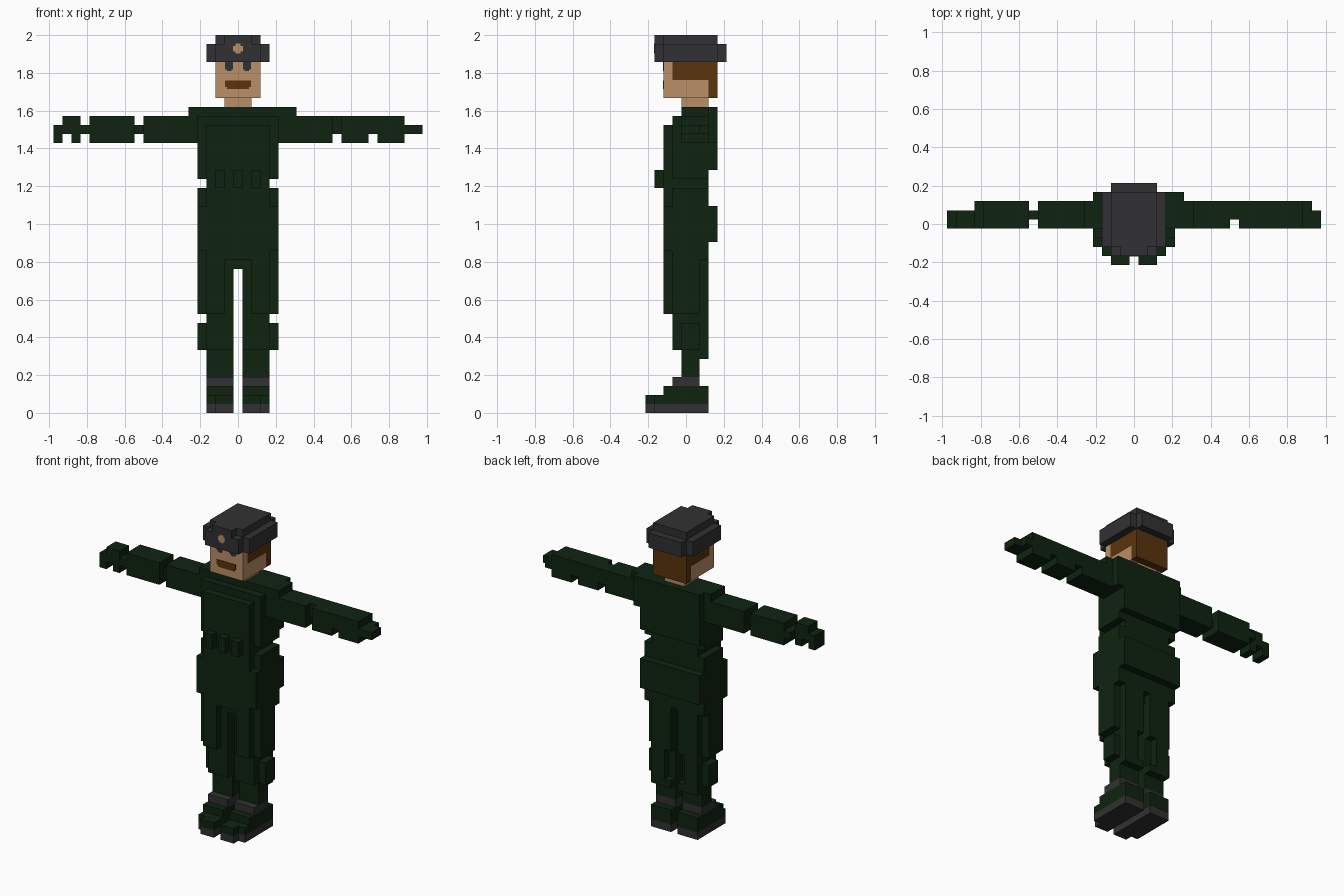
import bpy
import bmesh

cube = bpy.data.objects.get("Cube")
if cube:
    bpy.data.objects.remove(cube, do_unlink=True)

U = 2 / 42  # edge length of one block


def material(name, rgb):
    m = bpy.data.materials.new(name)
    m.use_nodes = True
    m.diffuse_color = (*rgb, 1)
    bsdf = m.node_tree.nodes["Principled BSDF"]
    bsdf.inputs["Base Color"].default_value = (*rgb, 1)
    bsdf.inputs["Roughness"].default_value = 0.9
    return m


GREEN = material("uniform green", (0.0045, 0.0176, 0.0055))
GREY = material("charcoal grey", (0.031, 0.031, 0.033))
SKIN = material("skin tan", (0.49, 0.275, 0.137))
BROWN = material("hair brown", (0.1, 0.034, 0.004))

# the six sides of a block: outward direction and corner offsets
SIDES = [
    ((1, 0, 0), [(1, 0, 0), (1, 1, 0), (1, 1, 1), (1, 0, 1)]),
    ((-1, 0, 0), [(0, 0, 0), (0, 0, 1), (0, 1, 1), (0, 1, 0)]),
    ((0, 1, 0), [(0, 1, 0), (0, 1, 1), (1, 1, 1), (1, 1, 0)]),
    ((0, -1, 0), [(0, 0, 0), (1, 0, 0), (1, 0, 1), (0, 0, 1)]),
    ((0, 0, 1), [(0, 0, 1), (1, 0, 1), (1, 1, 1), (0, 1, 1)]),
    ((0, 0, -1), [(0, 0, 0), (0, 1, 0), (1, 1, 0), (1, 0, 0)]),
]


def finish(name, mat, bm):
    mesh = bpy.data.meshes.new(name)
    bm.to_mesh(mesh)
    bm.free()
    mesh.materials.append(mat)
    ob = bpy.data.objects.new(name, mesh)
    bpy.context.collection.objects.link(ob)
    return ob


def blocks(name, mat, boxes, mirror=False):
    """Join boxes of blocks (x0, x1, y0, y1, z0, z1, inclusive) into one skin."""
    cells = {(x, y, z) for x0, x1, y0, y1, z0, z1 in boxes
             for x in range(x0, x1 + 1)
             for y in range(y0, y1 + 1)
             for z in range(z0, z1 + 1)}
    if mirror:
        cells |= {(-x, y, z) for x, y, z in cells}
    bm = bmesh.new()
    for x, y, z in sorted(cells):
        for (dx, dy, dz), corners in SIDES:
            if (x + dx, y + dy, z + dz) not in cells:
                bm.faces.new([bm.verts.new(((x + a - 0.5) * U, (y + b - 0.5) * U, (z + c) * U))
                              for a, b, c in corners])
    bmesh.ops.remove_doubles(bm, verts=bm.verts[:], dist=0.001)
    bmesh.ops.dissolve_limit(bm, angle_limit=0.02, verts=bm.verts[:], edges=bm.edges[:])
    return finish(name, mat, bm)


def plate(name, mat, x, z, w, h, row):
    """Thin painted detail on the front of block row `row` (block units)."""
    bm = bmesh.new()
    bmesh.ops.create_cube(bm, size=1)
    for v in bm.verts:
        v.co = ((x + v.co.x * w) * U, (row - 0.5) * U + v.co.y * 0.006, (z + v.co.z * h) * U)
    return finish(name, mat, bm)


# cap
blocks("cap", GREY, [
    (-2, 2, -2, 3, 39, 41), (-1, 1, -3, -3, 41, 41),
    (-3, 3, -2, 3, 39, 40), (-2, 2, -3, 4, 39, 40)])
plate("cap_badge", SKIN, 0, 40.5, 1.1, 0.6, -3)
plate("cap_badge_centre", SKIN, 0, 40.5, 0.6, 1.1, -3)

# head, face and hair
blocks("head", SKIN, [(-2, 2, -2, -2, 35, 38), (-2, 2, -1, 2, 35, 36)])
blocks("neck", SKIN, [(-1, 1, 0, 2, 34, 34)])
blocks("hair", BROWN, [(-2, 2, -1, 3, 37, 38), (-2, 2, 3, 3, 35, 36)])
for side, sx in (("left", 1), ("right", -1)):
    plate(side + "_eye", GREY, sx, 38.6, 0.9, 0.8, -2)
    plate(side + "_eye_lower", GREY, sx, 38.2, 0.5, 0.4, -2)
plate("mouth", BROWN, 0, 36.6, 2.9, 0.7, -2)
plate("mouth_lower", BROWN, 0, 36.25, 2.4, 0.5, -2)

# jacket
blocks("jacket", GREEN, [
    (-5, 6, 0, 2, 33, 33), (-4, 5, 3, 3, 30, 33),
    (-4, 4, -1, 3, 27, 32), (-3, 3, -2, 3, 27, 31),
    (-4, 4, -1, 2, 26, 26), (-3, 3, -2, 2, 25, 26)])
blocks("chest_pouches", GREEN, [(x, x, -3, -3, 25, 26) for x in (-2, 0, 2)])

# hips and the pack behind them
blocks("hips", GREEN, [
    (-4, 4, -1, 2, 17, 24), (-3, 3, -2, 2, 17, 24),
    (-4, 4, -2, 1, 18, 22), (-3, 3, -1, 1, 16, 16)])
blocks("hip_pack", GREEN, [(-4, 4, 3, 3, 19, 22)])

# arms
blocks("left_arm", GREEN, [
    (5, 10, 0, 2, 30, 32), (11, 11, 1, 2, 31, 32),
    (12, 14, 0, 2, 30, 32), (15, 15, 0, 2, 31, 32)])
blocks("left_hand", GREEN, [
    (16, 18, 0, 2, 30, 32), (19, 19, 0, 2, 31, 31), (20, 20, 0, 1, 31, 31)])
blocks("right_arm", GREEN, [
    (-10, -5, 0, 2, 30, 32), (-11, -11, 1, 1, 31, 31),
    (-16, -12, 0, 2, 30, 32)])
blocks("right_hand", GREEN, [
    (-17, -17, 0, 2, 31, 31), (-18, -18, 0, 1, 30, 32),
    (-19, -19, 0, 1, 31, 32), (-20, -20, 0, 1, 30, 31)])

# trouser legs
blocks("trouser_legs", GREEN, [
    (1, 3, -1, 2, 11, 16), (2, 3, -2, -2, 11, 16), (4, 4, -1, 1, 11, 16),
    (1, 3, -1, 1, 10, 10), (2, 3, 2, 2, 7, 10),
    (1, 3, -1, 1, 7, 9), (4, 4, 0, 1, 7, 9),
    (1, 3, 0, 2, 6, 6), (1, 3, 0, 1, 4, 5)], mirror=True)

# boots
blocks("boot_cuffs", GREY, [(1, 3, -1, 1, 3, 3)], mirror=True)
blocks("boots", GREEN, [
    (1, 3, -2, 2, 2, 2), (1, 3, -3, 2, 1, 1), (1, 2, -4, -4, 1, 1)], mirror=True)
blocks("boot_soles", GREY, [(1, 3, -3, 2, 0, 0), (1, 2, -4, -4, 0, 0)], mirror=True)
